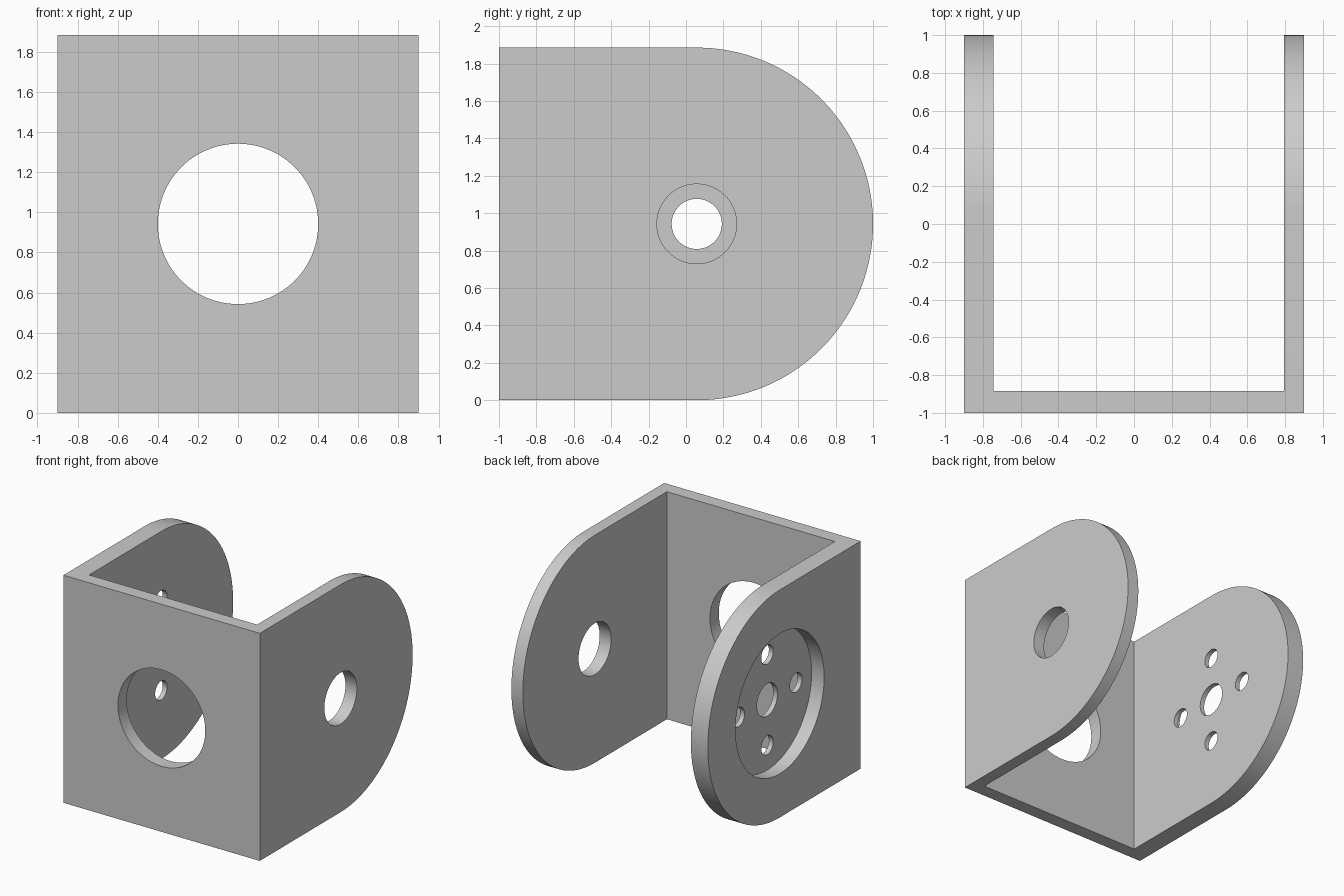
import bpy
import bmesh
from math import sin, cos, pi, radians
from mathutils import Vector

cube = bpy.data.objects.get("Cube")
if cube:
    bpy.data.objects.remove(cube, do_unlink=True)

WIDTH, HEIGHT = 0.90, 1.885
HUB_Y, HUB_Z = 0.0575, HEIGHT / 2
RIGHT_INNER, LEFT_INNER, FRONT_INNER = 0.795, -0.745, -0.885

grey = bpy.data.materials.new("plain grey")
grey.use_nodes = True
colour = (0.6, 0.6, 0.6, 1)
grey.diffuse_color = colour
grey.node_tree.nodes["Principled BSDF"].inputs["Base Color"].default_value = colour


def prism(name, outline, sweep):
    """Solid made by sweeping a closed outline along a vector."""
    bm = bmesh.new()
    face = bm.faces.new([bm.verts.new(p) for p in outline])
    swept = bmesh.ops.extrude_face_region(bm, geom=[face])["geom"]
    moved = [v for v in swept if isinstance(v, bmesh.types.BMVert)]
    bmesh.ops.translate(bm, verts=moved, vec=Vector(sweep))
    bmesh.ops.recalc_face_normals(bm, faces=bm.faces)
    mesh = bpy.data.meshes.new(name)
    bm.to_mesh(mesh)
    bm.free()
    mesh.materials.append(grey)
    obj = bpy.data.objects.new(name, mesh)
    bpy.context.collection.objects.link(obj)
    return obj


def arc(radius, start, end, steps):
    return [(radius * cos(start + (end - start) * i / steps),
             radius * sin(start + (end - start) * i / steps)) for i in range(steps)]


def side_bore(name, x0, x1, radius, dy=0, dz=0):
    """Round cutter running along x, placed relative to the hub axis."""
    ring = [(x0, HUB_Y + dy + a, HUB_Z + dz + b) for a, b in arc(radius, 0, 2 * pi, 96)]
    return prism(name, ring, (x1 - x0, 0, 0))


def cut(target, cutter, operation="DIFFERENCE"):
    cutter.hide_render = True
    mod = target.modifiers.new(cutter.name, "BOOLEAN")
    mod.operation, mod.solver, mod.object = operation, "EXACT", cutter
    bpy.context.view_layer.objects.active = target
    bpy.ops.object.modifier_apply(modifier=mod.name)
    bpy.data.objects.remove(cutter, do_unlink=True)


# U-shaped channel: front wall with two side arms
channel = [(-WIDTH, -1), (WIDTH, -1), (WIDTH, 1.2), (RIGHT_INNER, 1.2),
           (RIGHT_INNER, FRONT_INNER), (LEFT_INNER, FRONT_INNER),
           (LEFT_INNER, 1.2), (-WIDTH, 1.2)]
bracket = prism("bracket", [(x, y, 0) for x, y in channel], (0, 0, HEIGHT))

# Round off the free ends of both arms
radius = HEIGHT / 2
profile = [(-1.2, 0)] + [(HUB_Y + a, HUB_Z + b) for a, b in arc(radius, -pi / 2, pi / 2, 96)]
profile += [(HUB_Y, HEIGHT), (-1.2, HEIGHT)]
cut(bracket, prism("arm_outline", [(-1, y, z) for y, z in profile], (2, 0, 0)), "INTERSECT")

# Large opening in the front wall
ring = [(a, -1.1, HUB_Z + b) for a, b in arc(0.4, 0, 2 * pi, 96)]
cut(bracket, prism("front_opening", ring, (0, 0.4, 0)))

# Pivot hole in the thin arm
cut(bracket, side_bore("pivot_hole", 0.6, 1, 0.213))

# Round recess in the outside of the thick arm, with hub and screw holes
cut(bracket, side_bore("horn_recess", -1, -0.785, 0.58))
cut(bracket, side_bore("hub_hole", -1, -0.6, 0.134))
for i in range(4):
    angle = i * pi / 2
    cut(bracket, side_bore("screw_hole", -1, -0.6, 0.078,
                           0.375 * cos(angle), 0.375 * sin(angle)))

# Smooth curved walls, sharp corners
bpy.ops.object.select_all(action="DESELECT")
bracket.select_set(True)
bpy.context.view_layer.objects.active = bracket
bpy.ops.object.shade_smooth_by_angle(angle=radians(30))
